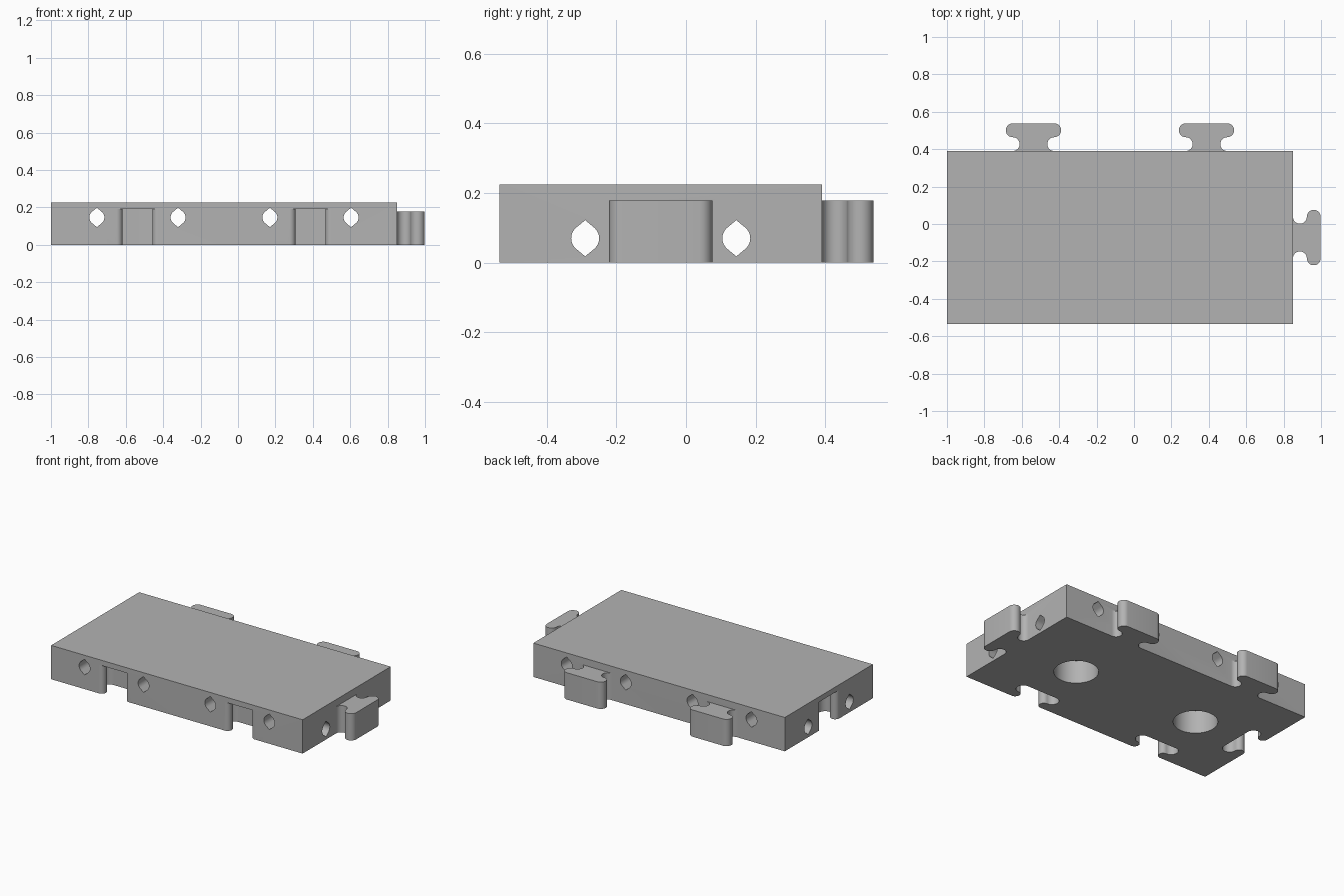
import bpy, bmesh
from math import sin, cos, pi, radians, acos
from mathutils import Matrix, Vector

if "Cube" in bpy.data.objects:
    bpy.data.objects.remove(bpy.data.objects["Cube"])

MODULE, X0, X1, Y0, Y1, HEIGHT = 0.925, -1.0, 0.85, -0.535, 0.39, 0.225
MID_Y = (Y0 + Y1) / 2
MID_XS = (X0 + MODULE / 2, X1 - MODULE / 2)

grey = bpy.data.materials.new("plain grey")
grey.diffuse_color = (0.45, 0.45, 0.45, 1)
grey.use_nodes = True
grey.node_tree.nodes["Principled BSDF"].inputs["Base Color"].default_value = grey.diffuse_color


def prism(name, outline, depth, matrix=Matrix()):
    """Extrude a flat outline along local z, then place it."""
    bm = bmesh.new()
    face = bm.faces.new([bm.verts.new((x, y, 0)) for x, y in outline])
    moved = bmesh.ops.extrude_face_region(bm, geom=[face])["geom"]
    bmesh.ops.translate(bm, verts=[g for g in moved if isinstance(g, bmesh.types.BMVert)],
                        vec=(0, 0, depth))
    bmesh.ops.recalc_face_normals(bm, faces=bm.faces)
    bm.transform(matrix)
    mesh = bpy.data.meshes.new(name)
    bm.to_mesh(mesh)
    bm.free()
    mesh.materials.append(grey)
    obj = bpy.data.objects.new(name, mesh)
    bpy.context.collection.objects.link(obj)
    return obj


def arc(cx, cy, r, a0, a1, n=16):
    return [(cx + r * cos(radians(a0 + (a1 - a0) * i / n)),
             cy + r * sin(radians(a0 + (a1 - a0) * i / n))) for i in range(n + 1)]


def connector(neck_r, head_r, root):
    """Jigsaw profile growing along +y: concave neck, rounded head."""
    half = [(0.111, root)] + arc(0.111, neck_r, neck_r, 270, 90)
    half += arc(0.111, 2 * neck_r + head_r, head_r, -90, 90)[1:]
    return half + [(-x, y) for x, y in reversed(half)]


def pointed_hole(r=0.04, tip=0.052):
    """Circle drawn out to a point at the top and the bottom."""
    a = 90 - acos(r / tip) * 180 / pi
    right = arc(0, 0, r, -a, a)
    left = [(-x, y) for x, y in reversed(right)]
    return [(0, -tip)] + right + [(0, tip)] + left


# main plate
plate = prism("tile_plate", [(X0, Y0), (X1, Y0), (X1, Y1), (X0, Y1)], HEIGHT)


def apply(tool, operation):
    bpy.context.view_layer.objects.active = plate
    mod = plate.modifiers.new(tool.name, "BOOLEAN")
    mod.operation, mod.object, mod.solver = operation, tool, "EXACT"
    bpy.ops.object.modifier_apply(modifier=mod.name)
    bpy.data.objects.remove(tool)


def at(x, y, z=0, turn=0):
    return Matrix.Translation((x, y, z)) @ Matrix.Rotation(radians(turn), 4, "Z")


# sockets on the front and left edges
socket = connector(0.031, 0.043, -0.03)
for x in MID_XS:
    apply(prism("front_socket", socket, 0.24, at(x, Y0, -0.05)), "DIFFERENCE")
apply(prism("left_socket", socket, 0.24, at(X0, MID_Y, -0.05, -90)), "DIFFERENCE")

# blind round holes underneath
for x in MID_XS:
    apply(prism("bottom_hole", arc(0, 0, 0.133, 0, 354.375, 63), 0.203, at(x, MID_Y, -0.05)),
          "DIFFERENCE")

# through holes, front to back (high) and left to right (low)
upright = Matrix.Rotation(pi / 2, 4, "X")
for side in (-0.217, 0.217):
    for x in MID_XS:
        apply(prism("long_hole", pointed_hole(), 1.2, at(x + side, 0.5, 0.146) @ upright),
              "DIFFERENCE")
    apply(prism("cross_hole", pointed_hole(), 2.2, at(-1.1, MID_Y + side, 0.07, 90) @ upright),
          "DIFFERENCE")

# tabs on the back and right edges
tab = connector(0.037, 0.037, -0.02)
for x in MID_XS:
    apply(prism("back_tab", tab, 0.178, at(x, Y1)), "UNION")
apply(prism("right_tab", tab, 0.178, at(X1, MID_Y, 0, -90)), "UNION")

# smooth the curves, keep the edges sharp
plate.select_set(True)
bpy.context.view_layer.objects.active = plate
bpy.ops.object.shade_smooth_by_angle(angle=radians(30))
